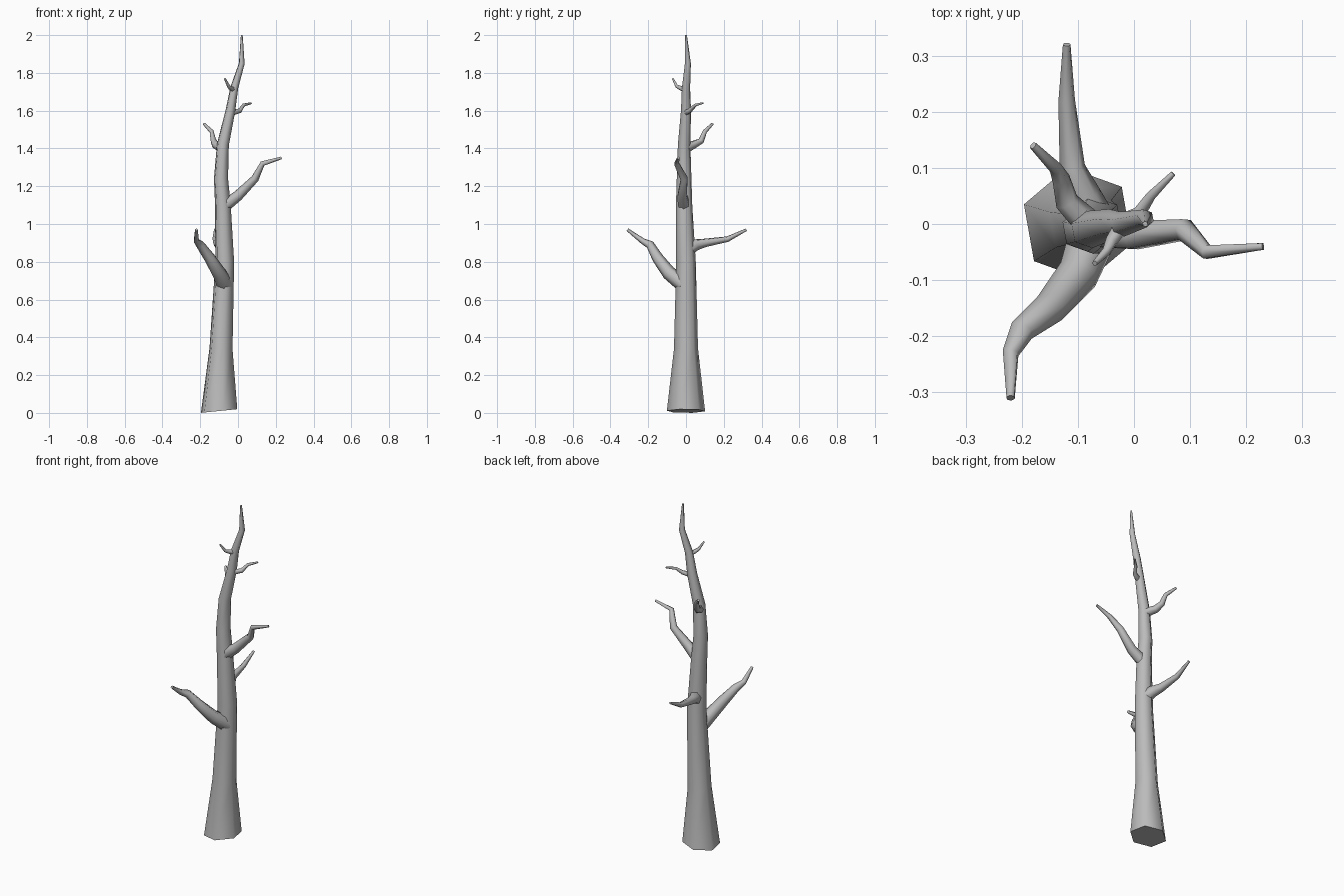
import bpy
import bmesh
from math import cos, sin, radians, tau
from mathutils import Vector

cube = bpy.data.objects.get("Cube")
if cube:
    bpy.data.objects.remove(cube, do_unlink=True)

bark = bpy.data.materials.new("grey_bark")
bark.use_nodes = True
GREY = (0.5, 0.5, 0.5, 1)
bark.diffuse_color = GREY
bark.node_tree.nodes["Principled BSDF"].inputs["Base Color"].default_value = GREY


def trunk_radius(point, step):
    """Slow taper towards the tip, with extra flare at the foot."""
    height_left = max(0, 1 - point.z / 2)
    flare = 0.03 if step == 0 else 0
    return 0.005 + 0.068 * height_left ** 0.7 + flare


def even_taper(thick, thin):
    """Radius rule that shrinks evenly from the joint to the tip."""
    return lambda point, step: thick + (thin - thick) * step


def limb(name, path, radius_rule, start_normal=None):
    """Six-sided tapering tube through the path points, capped at both ends."""
    sides = 6
    points = [Vector(p) for p in path]
    last = len(points) - 1
    bm = bmesh.new()
    rings = []
    across = Vector((cos(radians(40)), sin(radians(40)), 0))
    for i, point in enumerate(points):
        # Each ring faces halfway between the two segments that meet there
        before = (point - points[max(i - 1, 0)]).normalized()
        after = (points[min(i + 1, last)] - point).normalized()
        along = (before + after).normalized()
        if i == 0 and start_normal:
            along = Vector(start_normal).normalized()
        across = (across - along * across.dot(along)).normalized()
        upward = along.cross(across)
        radius = radius_rule(point, i / last)
        angles = [tau * k / sides for k in range(sides)]
        rings.append([
            bm.verts.new(point + (across * cos(a) + upward * sin(a)) * radius)
            for a in angles
        ])

    # Side walls and end caps
    for low, high in zip(rings, rings[1:]):
        for k in range(sides):
            following = (k + 1) % sides
            bm.faces.new((low[k], low[following], high[following], high[k]))
    bm.faces.new(reversed(rings[0]))
    bm.faces.new(rings[-1])

    mesh = bpy.data.meshes.new(name)
    bm.to_mesh(mesh)
    bm.free()
    mesh.materials.append(bark)
    limb_object = bpy.data.objects.new(name, mesh)
    bpy.context.collection.objects.link(limb_object)
    bpy.ops.object.select_all(action="DESELECT")
    limb_object.select_set(True)
    bpy.context.view_layer.objects.active = limb_object
    bpy.ops.object.shade_smooth_by_angle(angle=radians(68))


# Trunk: flared foot with a slightly tilted cut, leaning towards the tip
limb("trunk", [
    (-0.1, 0, 0.01), (-0.09, 0, 0.34), (-0.07, 0, 0.8),
    (-0.08, -0.01, 1.1), (-0.09, -0.01, 1.24), (-0.08, -0.01, 1.42),
    (-0.04, 0, 1.6), (-0.02, 0, 1.72), (0.02, 0.01, 1.85), (0.02, 0, 2),
], trunk_radius, start_normal=(-0.1, 0, 1))

# Large lower branches
limb("front_branch", [
    (-0.07, -0.01, 0.68), (-0.1, -0.09, 0.74), (-0.15, -0.15, 0.82),
    (-0.2, -0.19, 0.89), (-0.22, -0.23, 0.91), (-0.22, -0.31, 0.97),
], even_taper(thick=0.045, thin=0.008))
limb("back_branch", [
    (-0.07, 0, 0.86), (-0.09, 0.05, 0.89), (-0.11, 0.1, 0.9),
    (-0.12, 0.22, 0.92), (-0.12, 0.32, 0.97),
], even_taper(thick=0.04, thin=0.007))
limb("left_branch", [
    (-0.08, -0.01, 1.09), (0, -0.02, 1.15), (0.09, -0.01, 1.24),
    (0.13, -0.05, 1.32), (0.23, -0.04, 1.35),
], even_taper(thick=0.035, thin=0.007))

# Small upper twigs
limb("crooked_twig", [
    (-0.08, 0, 1.4), (-0.12, 0.04, 1.42), (-0.13, 0.08, 1.44),
    (-0.14, 0.1, 1.49), (-0.18, 0.14, 1.53),
], even_taper(thick=0.026, thin=0.007))
limb("back_left_twig", [
    (-0.03, 0, 1.59), (0.01, 0.02, 1.6), (0.03, 0.05, 1.63), (0.07, 0.09, 1.64),
], even_taper(thick=0.016, thin=0.005))
limb("front_right_twig", [
    (-0.02, 0, 1.71), (-0.04, -0.03, 1.72), (-0.05, -0.05, 1.73), (-0.07, -0.07, 1.77),
], even_taper(thick=0.015, thin=0.005))
